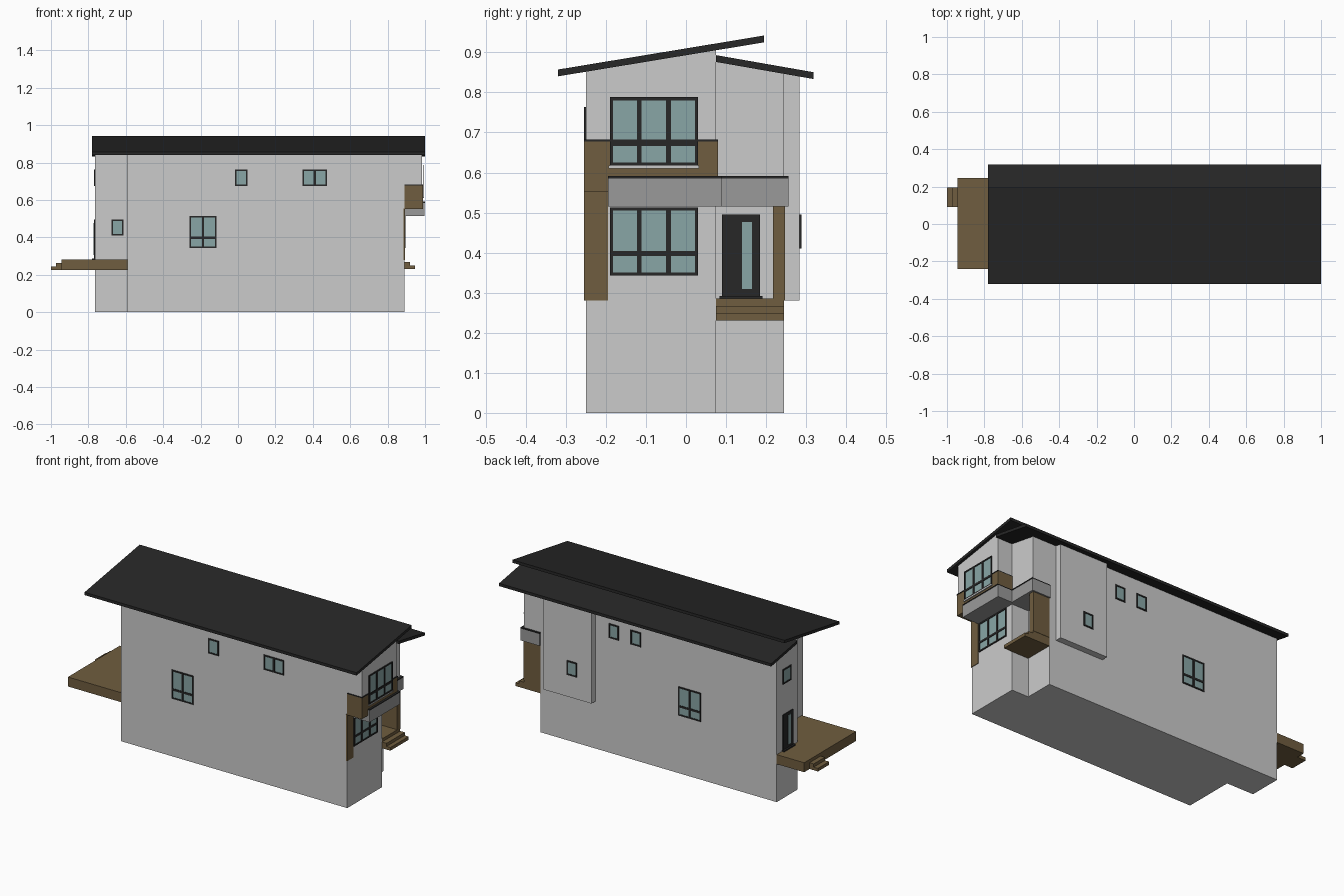
import bpy, bmesh

if "Cube" in bpy.data.objects:
    bpy.data.objects.remove(bpy.data.objects["Cube"])

def material(name, rgb):
    m = bpy.data.materials.new(name)
    m.diffuse_color = (*rgb, 1)
    m.use_nodes = True
    m.node_tree.nodes["Principled BSDF"].inputs["Base Color"].default_value = m.diffuse_color
    return m

DARK = material("dark_trim", (0.02, 0.02, 0.02))
WOOD = material("wood", (0.16, 0.11, 0.05))
GLASS = material("glass", (0.25, 0.38, 0.38))
SIDING = material("grey_siding", (0.32, 0.32, 0.32))

def finish(bm, name, mat=None):
    bmesh.ops.recalc_face_normals(bm, faces=bm.faces)
    me = bpy.data.meshes.new(name)
    bm.to_mesh(me)
    bm.free()
    ob = bpy.data.objects.new(name, me)
    bpy.context.collection.objects.link(ob)
    if mat:
        me.materials.append(mat)
    return ob

def add_box(bm, x, y, z):
    vs = bmesh.ops.create_cube(bm, size=1)["verts"]
    for v in vs:
        for i, (a, b) in enumerate((x, y, z)):
            v.co[i] = (a + b) / 2 + v.co[i] * (b - a)

def box(name, x, y, z, mat=None):
    bm = bmesh.new()
    add_box(bm, x, y, z)
    return finish(bm, name, mat)

def prism(name, plan, z0, top, mat=None):
    """Extrude a plan outline up to a flat height or to a roof slope top(y)."""
    bm = bmesh.new()
    f = bm.faces.new([bm.verts.new((x, y, z0)) for x, y in plan])
    ext = bmesh.ops.extrude_face_region(bm, geom=[f], use_keep_orig=True)["geom"]
    for v in ext:
        if isinstance(v, bmesh.types.BMVert):
            v.co.z = top(v.co.y) if callable(top) else top
    return finish(bm, name, mat)

def oriented(axis, face, sign, u, d, z):
    """Box ranges for a part lying on a wall; d is the depth outward."""
    depth = sorted((face + sign * d[0], face + sign * d[1]))
    return (u, depth, z) if axis == "y" else (depth, u, z)

def window(name, axis, face, sign, u0, u1, z0, z1, cols=1, transom=None):
    b, h = 0.008, 0.006
    bm = bmesh.new()
    bars = [((u0, u0 + b), (z0, z1)), ((u1 - b, u1), (z0, z1)),
            ((u0 + b, u1 - b), (z0, z0 + b)), ((u0 + b, u1 - b), (z1 - b, z1))]
    for i in range(1, cols):
        c = u0 + (u1 - u0) * i / cols
        bars.append(((c - h, c + h), (z0 + b, z1 - b)))
    if transom:
        bars.append(((u0 + b, u1 - b), (transom - h, transom + h)))
    for u, z in bars:
        add_box(bm, *oriented(axis, face, sign, u, (0, 0.005), z))
    finish(bm, name + "_frame", DARK)
    box(name + "_glass", *oriented(axis, face, sign, (u0 + b, u1 - b), (0, 0.002),
                                   (z0 + b, z1 - b)), GLASS)

def door(name, face, sign, y0, y1, z0, z1, g0, g1):
    box(name, *oriented("x", face, sign, (y0, y1), (0, 0.005), (z0, z1)), DARK)
    box(name + "_glass", *oriented("x", face, sign, (g0, g1), (0, 0.007),
                                   (z0 + 0.02, z1 - 0.018)), GLASS)
    box(name + "_sill", *oriented("x", face, sign, (y0 - 0.006, y1 + 0.006), (0, 0.015),
                                  (z0 - 0.004, z0 + 0.003)), DARK)

# Roof undersides as functions of y
def high_roof(y):
    return 0.84 + (y + 0.32) * 0.165

def low_roof(y):
    return 0.876 - (y - 0.075) * 0.175

# Walls, floor by floor
F, S, B, N = -0.25, 0.075, 0.245, 0.05
plan = [(-0.59, F), (0.89, F), (0.89, S), (0.78, S), (0.78, B), (-0.765, B), (-0.765, N), (-0.59, N)]
prism("foundation", plan, 0, 0.28)
prism("ground_floor", plan, 0.28, 0.555)
prism("upper_floor_high_side", [(-0.59, F), (0.985, F), (0.985, S), (-0.765, S), (-0.765, N), (-0.59, N)],
      0.555, high_roof)
prism("upper_floor_low_side", [(-0.765, S), (0.89, S), (0.89, B), (-0.765, B)], 0.555, low_roof)
prism("side_bay", [(0.42, B), (0.735, B), (0.735, 0.283), (0.42, 0.283)], 0.28, low_roof)

# Two roof slabs
for name, y0, y1, under in (("high_roof", -0.32, 0.195, high_roof), ("low_roof", 0.075, 0.318, low_roof)):
    bm = bmesh.new()
    section = [(y0, under(y0)), (y1, under(y1)), (y1, under(y1) + 0.017), (y0, under(y0) + 0.017)]
    f = bm.faces.new([bm.verts.new((-0.78, y, z)) for y, z in section])
    ext = bmesh.ops.extrude_face_region(bm, geom=[f], use_keep_orig=True)["geom"]
    bmesh.ops.translate(bm, vec=(1.78, 0, 0), verts=[v for v in ext if isinstance(v, bmesh.types.BMVert)])
    finish(bm, name, DARK)

# Wood cladding on the entrance end
wrap = [(0.89, F - 0.004), (0.988, F - 0.004), (0.988, 0.08), (0.89, 0.08)]
prism("wood_band", wrap, 0.553, 0.677, WOOD)
prism("wood_band_cap", [(x + (0.002 if x > 0.9 else 0), y) for x, y in wrap], 0.677, 0.682, DARK)
box("corner_cladding", (0.885, 0.893), (F - 0.004, -0.195), (0.28, 0.555), WOOD)
box("porch_side_wall", (0.78, 0.89), (0.217, 0.247), (0.28, 0.52), WOOD)

# Canopy over the entrance
canopy = [(0.89, -0.195), (0.998, -0.195), (0.998, 0.09), (0.903, 0.09), (0.903, 0.256),
          (0.78, 0.256), (0.78, S), (0.89, S)]
prism("canopy", canopy, 0.515, 0.585, SIDING)
prism("canopy_cap", [(x + (0.002 if x > 0.9 else 0), y) for x, y in canopy], 0.585, 0.591, DARK)

# Porch and rear deck with their steps
box("porch", (0.78, 0.89), (S, B), (0.23, 0.285), WOOD)
box("porch_step_upper", (0.89, 0.92), (S, B), (0.23, 0.267), WOOD)
box("porch_step_lower", (0.92, 0.945), (S, B), (0.23, 0.249), WOOD)
prism("deck", [(-0.945, -0.24), (-0.59, -0.24), (-0.59, N), (-0.765, N), (-0.765, B), (-0.945, B)],
      0.225, 0.281, WOOD)
box("deck_step_upper", (-0.972, -0.945), (0.09, 0.195), (0.225, 0.262), WOOD)
box("deck_step_lower", (-1.0, -0.972), (0.09, 0.195), (0.225, 0.243), WOOD)

# Doors
door("front_door", 0.78, 1, 0.09, 0.185, 0.289, 0.495, 0.14, 0.165)
door("deck_door", -0.765, -1, 0.095, 0.19, 0.285, 0.495, 0.12, 0.145)

# Windows: wall axis, wall position, outward sign, extents, columns, transom
window("living_window", "x", 0.89, 1, -0.19, 0.03, 0.343, 0.513, 3, 0.398)
window("bedroom_window", "x", 0.988, 1, -0.19, 0.03, 0.617, 0.788, 3, 0.672)
box("bedroom_window_sill", (0.985, 0.995), (-0.193, 0.033), (0.61, 0.617))
window("kitchen_window", "y", F, -1, -0.258, -0.115, 0.343, 0.513, 2, 0.398)
window("bath_window", "y", F, -1, -0.017, 0.05, 0.675, 0.763, 1)
window("double_window", "y", F, -1, 0.345, 0.477, 0.675, 0.763, 2)
window("deck_side_window", "y", N, -1, -0.677, -0.613, 0.41, 0.495, 1)
window("bay_window", "y", 0.283, 1, 0.515, 0.58, 0.41, 0.495, 1)
window("back_window_a", "y", B, 1, 0.267, 0.332, 0.68, 0.765, 1)
window("back_window_b", "y", B, 1, 0.122, 0.19, 0.68, 0.765, 1)
window("back_large_window", "y", B, 1, -0.27, -0.123, 0.343, 0.513, 2, 0.398)
window("rear_window", "x", -0.765, -1, 0.112, 0.19, 0.675, 0.763, 1)
